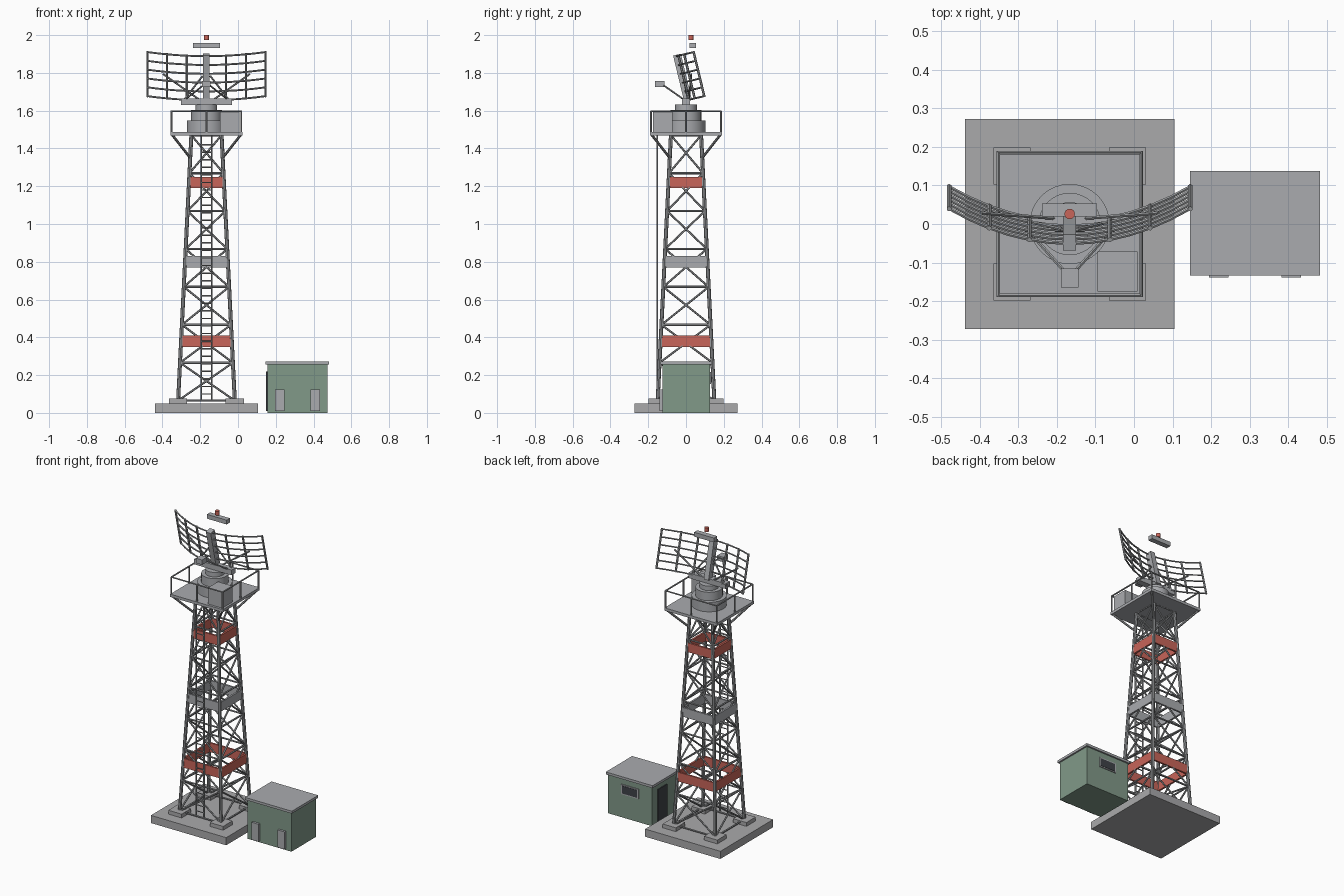
import bpy, bmesh, math
from mathutils import Vector, Matrix

cube = bpy.data.objects.get("Cube")
if cube:
    bpy.data.objects.remove(cube, do_unlink=True)

CX = -0.167                     # tower axis
Z0, Z1, PANELS = 0.065, 1.47, 7  # lattice bottom, top, number of panels


def material(name, r, g, b):
    m = bpy.data.materials.new(name)
    m.use_nodes = True
    m.diffuse_color = (r, g, b, 1)
    m.node_tree.nodes["Principled BSDF"].inputs["Base Color"].default_value = (r, g, b, 1)
    return m


concrete = material("concrete", 0.40, 0.40, 0.41)
steel = material("galvanised steel", 0.33, 0.34, 0.35)
panel = material("light grey panel", 0.40, 0.41, 0.43)
red = material("warning red", 0.58, 0.13, 0.10)
green = material("hut green", 0.22, 0.32, 0.25)
dark = material("dark glass and door", 0.05, 0.055, 0.065)


class Part:
    """Collects boxes and rods into one mesh object."""

    def __init__(self, name, mat):
        self.name, self.mat, self.bm = name, mat, bmesh.new()

    def box(self, centre, size, rot=Matrix()):
        m = Matrix.Translation(centre) @ rot @ Matrix.Diagonal((*size, 1))
        bmesh.ops.create_cube(self.bm, size=1, matrix=m)
        return self

    def rod(self, a, b, r, sides=8):
        a, b = Vector(a), Vector(b)
        d = b - a
        m = Matrix.Translation((a + b) / 2) @ d.to_track_quat("Z", "Y").to_matrix().to_4x4()
        bmesh.ops.create_cone(self.bm, cap_ends=True, segments=sides, radius1=r,
                              radius2=r, depth=d.length, matrix=m)
        return self

    def done(self, smooth=False):
        me = bpy.data.meshes.new(self.name)
        self.bm.to_mesh(me)
        self.bm.free()
        ob = bpy.data.objects.new(self.name, me)
        bpy.context.collection.objects.link(ob)
        me.materials.append(self.mat)
        if smooth:
            bpy.ops.object.select_all(action="DESELECT")
            ob.select_set(True)
            bpy.context.view_layer.objects.active = ob
            bpy.ops.object.shade_smooth_by_angle(angle=math.radians(40))
        return ob


CORNERS = [(-1, -1), (1, -1), (1, 1), (-1, 1)]
SIDES = list(zip(CORNERS, CORNERS[1:] + CORNERS[:1]))


def half(z):
    """Half the leg spacing at height z."""
    return 0.15 - 0.07 * (z - Z0) / (Z1 - Z0)


def at(corner, h, z):
    return (CX + corner[0] * h, corner[1] * h, z)


def leg(corner, z):
    return at(corner, half(z), z)


# Foundation slab and footings
Part("foundation_slab", concrete).box((CX, 0, 0.025), (0.544, 0.544, 0.05)).done()
pads = Part("footings", concrete)
for c in CORNERS:
    pads.box(at(c, 0.15, 0.0625), (0.096, 0.096, 0.025))
pads.done()

# Legs and lattice bracing
legs = Part("tower_legs", steel)
braces = Part("lattice_braces", steel)
levels = [Z0 + (Z1 - Z0) * i / PANELS for i in range(PANELS + 1)]
for c in CORNERS:
    legs.rod(leg(c, Z0), leg(c, Z1), 0.0105)
for a, b in SIDES:
    for z in levels:
        braces.rod(leg(a, z), leg(b, z), 0.006, 6)
    for lo, hi in zip(levels, levels[1:]):
        braces.rod(leg(a, lo), leg(b, hi), 0.0055, 6)
        braces.rod(leg(b, lo), leg(a, hi), 0.0055, 6)
legs.done(True)
braces.done(True)

# Painted bands around the tower
for name, z, mat in (("lower_band", 0.38, red), ("middle_band", 0.80, panel), ("upper_band", 1.22, red)):
    band, h = Part(name, mat), half(z)
    for s in (-1, 1):
        band.box((CX, s * h, z), (2 * h + 0.012, 0.012, 0.06))
        band.box((CX + s * h, 0, z), (0.012, 2 * h - 0.012, 0.06))
    band.done()

# Ladder
ladder = Part("ladder", steel)
for s in (-1, 1):
    ladder.rod((CX + s * 0.028, -0.152, 0.07), (CX + s * 0.028, -0.152, Z1), 0.005, 6)
for i in range(34):
    z = 0.1 + i * 0.04
    ladder.rod((CX - 0.028, -0.152, z), (CX + 0.028, -0.152, z), 0.0035, 6)
ladder.done(True)

# Platform, its struts and railing
Part("platform_deck", panel).box((CX, 0, 1.477), (0.38, 0.38, 0.018)).done()
struts = Part("platform_struts", steel)
rail = Part("railing", steel)
for c in CORNERS:
    struts.rod(leg(c, 1.35), at(c, 0.18, 1.47), 0.007)
for a, b in SIDES:
    pa, pb = Vector(at(a, 0.185, 1.597)), Vector(at(b, 0.185, 1.597))
    rail.rod(pa, pb, 0.005, 6)
    for p in (pa, (pa + pb) / 2):
        rail.rod(p, p - Vector((0, 0, 0.115)), 0.005, 6)
struts.done(True)
rail.done(True)
Part("equipment_cabinet", panel).box((-0.043, -0.123, 1.539), (0.104, 0.104, 0.106)).done()

# Turntable and cross beam
for name, r, lo, hi in (("turntable_base", 0.104, 1.486, 1.548),
                        ("turntable_drum", 0.081, 1.548, 1.603),
                        ("turntable_neck", 0.057, 1.603, 1.632)):
    Part(name, panel).rod((CX, 0, lo), (CX, 0, hi), r, 32).done(True)
Part("cross_beam", panel).box((CX, 0, 1.648), (0.27, 0.042, 0.034)).done()

# Curved, tilted reflector grid
TILT = Matrix.Rotation(math.radians(13.5), 4, "X")
ORIGIN = Vector((CX, -0.022, 1.772))
W, H = 0.313, 0.12


def dish(x, v, back=0.0):
    """Point on the reflector at offset x and height v."""
    return ORIGIN + (TILT @ Vector((x, 0.093 * (x / W) ** 2 + back, v)))


grid = Part("reflector_grid", steel)
STEPS = 12
for row in range(6):
    v = -H + 2 * H * row / 5
    xs = [-W + 2 * W * i / STEPS for i in range(STEPS + 1)]
    for x0, x1 in zip(xs, xs[1:]):
        grid.rod(dish(x0, v), dish(x1, v), 0.005, 6)
for i in range(7):
    x = -W + 2 * W * i / 6
    grid.rod(dish(x, -H - 0.005), dish(x, H + 0.005), 0.0065, 6)
grid.done(True)
Part("reflector_spine", panel).box(dish(0, 0.002, 0.004), (0.034, 0.042, 0.25), TILT).done()

# Reflector back stays, feed arms and feed horn
stays = Part("reflector_stays", steel)
arms = Part("feed_arms", steel)
for s in (-1, 1):
    stays.rod((CX + s * 0.04, 0.015, 1.66), dish(s * 0.23, 0.01, 0.004), 0.005, 6)
    stays.rod((CX + s * 0.12, 0.01, 1.655), dish(s * 0.02, 0.01, 0.01), 0.005, 6)
    arms.rod((CX + s * 0.105, -0.02, 1.665), (CX + s * 0.016, -0.12, 1.735), 0.005, 6)
stays.done(True)
arms.done(True)
Part("feed_horn", panel).box((CX, -0.14, 1.74), (0.045, 0.05, 0.032)).done()

# Upper bar antenna and warning lamp
Part("bar_antenna", panel).box((CX, 0.036, 1.945), (0.143, 0.034, 0.028)).done()
Part("warning_lamp", red).rod((CX, 0.026, 1.974), (CX, 0.026, 2.0), 0.0135, 16).done(True)

# Equipment hut
HX, HY = 0.314, 0.002
Part("hut_walls", green).box((HX, HY, 0.128), (0.318, 0.252, 0.256)).done()
Part("hut_roof", panel).box((HX, HY, 0.263), (0.338, 0.272, 0.016)).done()
vents = Part("hut_vents", panel)
for x in (0.22, 0.408):
    vents.box((x, -0.13, 0.067), (0.05, 0.018, 0.114))
vents.done()
Part("hut_door", dark).box((0.154, 0.027, 0.115), (0.009, 0.095, 0.21)).done()
Part("hut_window_frame", panel).box((HX, 0.129, 0.185), (0.125, 0.009, 0.064)).done()
Part("hut_window_glass", dark).box((HX, 0.131, 0.185), (0.109, 0.009, 0.05)).done()
